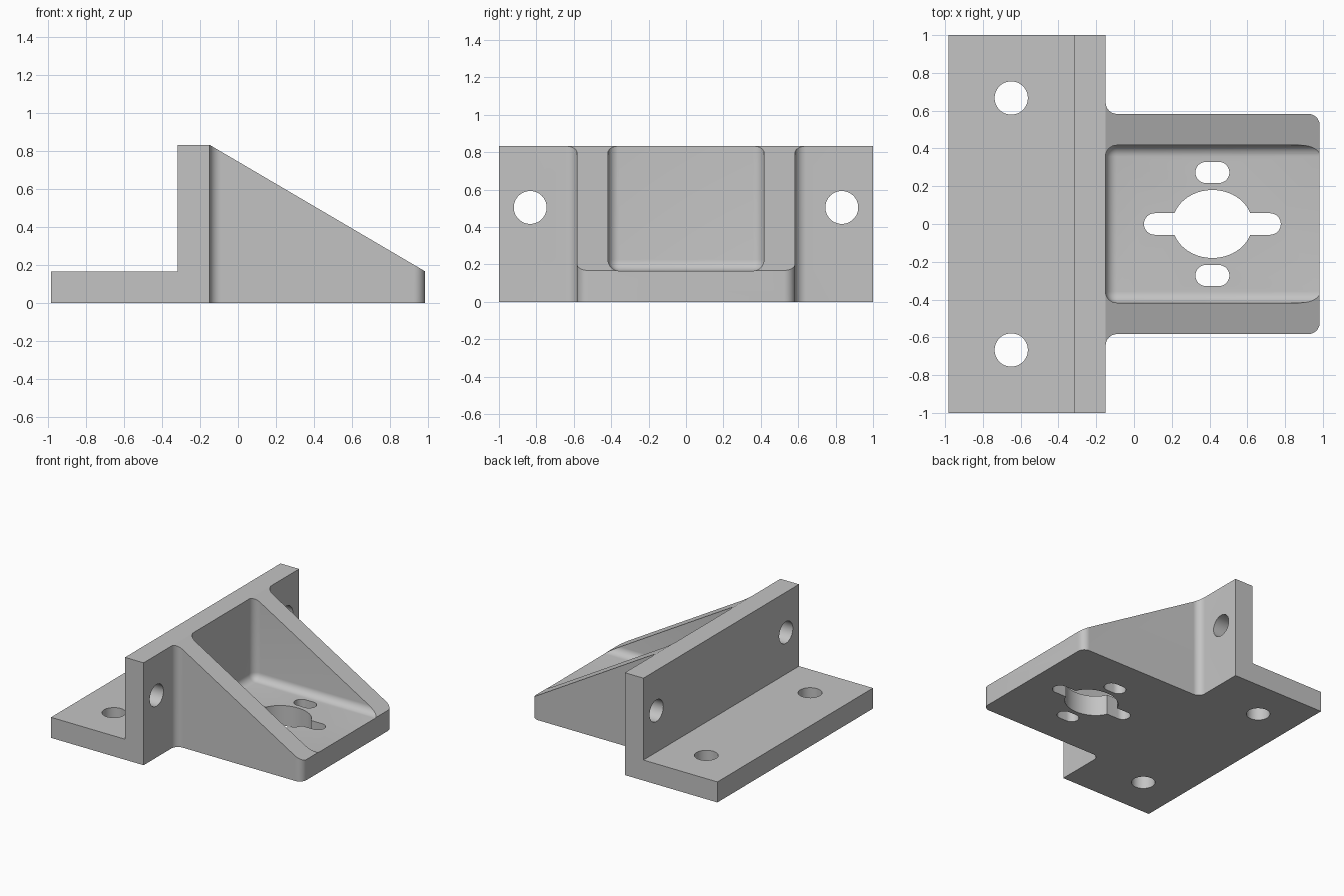
import bpy, bmesh, math
from mathutils import Matrix, Vector

cube = bpy.data.objects.get("Cube")
if cube:
    bpy.data.objects.remove(cube, do_unlink=True)


def add_object(name, bm):
    bmesh.ops.recalc_face_normals(bm, faces=bm.faces)
    mesh = bpy.data.meshes.new(name)
    bm.to_mesh(mesh)
    bm.free()
    obj = bpy.data.objects.new(name, mesh)
    bpy.context.collection.objects.link(obj)
    return obj


def prism(name, points, low, high, matrix=Matrix()):
    """Extrude a flat outline along its local z."""
    bm = bmesh.new()
    face = bm.faces.new([bm.verts.new((x, y, low)) for x, y in points])
    top = bmesh.ops.extrude_face_region(bm, geom=[face])["geom"]
    verts = [v for v in top if isinstance(v, bmesh.types.BMVert)]
    bmesh.ops.translate(bm, verts=verts, vec=(0, 0, high - low))
    bm.transform(matrix)
    return add_object(name, bm)


def arc(cx, cy, r, start, end, steps=10, ry=None):
    angles = [math.radians(start + (end - start) * i / steps) for i in range(steps + 1)]
    return [(cx + r * math.cos(a), cy + (ry or r) * math.sin(a)) for a in angles]


def circle(cx, cy, r, ry=None):
    return arc(cx, cy, r, 0, 360, 48, ry)[:-1]


def slot(cx, cy, length, r):
    d = length / 2 - r
    return arc(cx + d, cy, r, -90, 90, 16) + arc(cx - d, cy, r, 90, 270, 16)


def combine(obj, cutter, operation):
    mod = obj.modifiers.new(operation.title(), "BOOLEAN")
    mod.operation, mod.solver, mod.object = operation, "EXACT", cutter
    bpy.context.view_layer.objects.active = obj
    bpy.ops.object.modifier_apply(modifier=mod.name)
    bpy.data.objects.remove(cutter, do_unlink=True)


# Plan outline: wide mounting flange with a filleted tongue
end, wall, half, r = 0.983, -0.15, 0.583, 0.06
upper = (arc(end - r, half - r, r, 0, 90)
         + arc(wall + r, half + r, r, 270, 180)
         + [(wall, 1), (-end, 1)])
lower = [(x, -y) for x, y in reversed(upper)]
bracket = prism("angle_bracket", upper + lower, 0, 1)

# Side profile: base, upright wall and sloping gussets
side = [(-1.2, -0.1), (1.2, -0.1), (1.2, 0.04), (wall, 0.833),
        (-0.317, 0.833), (-0.317, 0.167), (-1.2, 0.167)]
side[2] = (1.2, 0.833 - 0.665 * (1.2 - wall) / (end - wall))
side[0], side[1] = (-1.2, -0.1), (1.2, -0.1)
upright = Matrix.Rotation(math.radians(90), 4, "X")
combine(bracket, prism("side_cutter", side, -1.2, 1.2, upright), "INTERSECT")

# Rounded pocket between the gussets
bm = bmesh.new()
bmesh.ops.create_cube(bm, size=1)
low, high = Vector((wall - 0.001, -0.417, 0.166)), Vector((1.6, 0.417, 1.4))
size = high - low
bm.transform(Matrix.Translation((low + high) / 2) @ Matrix.Diagonal((*size, 1)))
bmesh.ops.bevel(bm, geom=bm.edges[:], offset=r, segments=8, profile=0.5, affect="EDGES")
combine(bracket, add_object("pocket_cutter", bm), "DIFFERENCE")

# Bolt holes in the flange and in the upright wall
across = Matrix.Rotation(math.radians(90), 4, "Y")
for s in (-1, 1):
    combine(bracket, prism("flange_hole", circle(-0.65, s * 0.667, 0.088), -0.2, 0.5), "DIFFERENCE")
    combine(bracket, prism("wall_hole", circle(-0.505, s * 0.833, 0.088), -0.6, 0.2, across), "DIFFERENCE")

# Centre opening with its slots in the pocket floor
openings = [circle(0.415, 0, 0.212, 0.18), slot(0.415, 0, 0.725, 0.057),
            slot(0.415, 0.273, 0.18, 0.056), slot(0.415, -0.273, 0.18, 0.056)]
for outline in openings:
    combine(bracket, prism("floor_opening", outline, -0.2, 0.5), "DIFFERENCE")

# Plain grey finish
grey = bpy.data.materials.new("plain_grey")
grey.use_nodes = True
colour = (0.55, 0.55, 0.55, 1)
grey.diffuse_color = colour
grey.node_tree.nodes["Principled BSDF"].inputs["Base Color"].default_value = colour
bracket.data.materials.clear()
bracket.data.materials.append(grey)
for poly in bracket.data.polygons:
    poly.material_index = 0

bpy.ops.object.select_all(action="DESELECT")
bracket.select_set(True)
bpy.context.view_layer.objects.active = bracket
bpy.ops.object.shade_smooth_by_angle(angle=math.radians(30))
